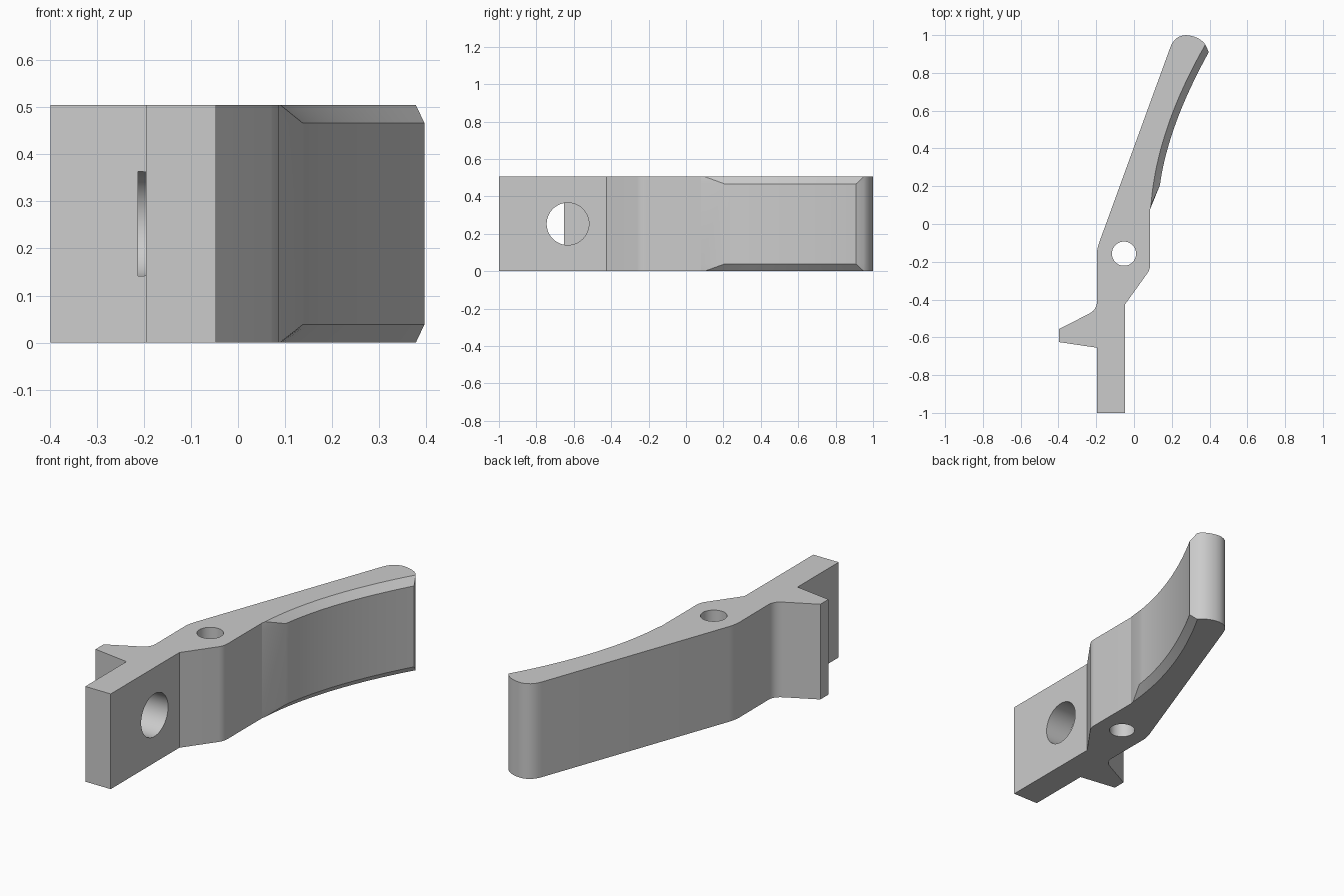
import bpy, bmesh, math
from mathutils import Vector

cube = bpy.data.objects.get("Cube")
if cube:
    bpy.data.objects.remove(cube)

HEIGHT, BEVEL = 0.505, 0.038

grey = bpy.data.materials.new("plain grey")
grey.use_nodes = True
grey.diffuse_color = (0.6, 0.6, 0.6, 1)
grey.node_tree.nodes["Principled BSDF"].inputs["Base Color"].default_value = (0.6, 0.6, 0.6, 1)


def bend(a, b, c, steps=6):
    """Quadratic curve from a to c, pulled towards b."""
    a, b, c = Vector(a), Vector(b), Vector(c)
    ts = [i / steps for i in range(steps + 1)]
    return [a * (1 - t) ** 2 + b * 2 * t * (1 - t) + c * t * t for t in ts]


def outline(grip):
    """Plan outline of the lever, counter-clockwise, with the given grip curve."""
    pts = [(-0.196, -1), (-0.047, -1), (-0.047, -0.425)]
    pts += bend((0.07, -0.262), (0.086, -0.24), (0.086, -0.21))
    pts += [(0.086, 0.08)] + grip
    # rounded tip
    pts += bend((0.378, 0.95), (0.345, 0.995), (0.275, 1.0))
    pts += bend((0.275, 1.0), (0.215, 0.998), (0.192, 0.935))[1:]
    # back corner, fillet and side fin
    pts += bend((-0.185, -0.10), (-0.197, -0.135), (-0.197, -0.17))
    pts += bend((-0.196, -0.41), (-0.196, -0.455), (-0.24, -0.476))
    pts += [(-0.398, -0.557), (-0.398, -0.625), (-0.196, -0.655)]
    return pts


# The grip is full width in the middle and bevelled at top and bottom
full = outline(bend((0.137, 0.205), (0.18, 0.52), (0.396, 0.91), 20))
trimmed = outline(bend((0.09, 0.10), (0.12, 0.5), (0.378, 0.95), 20))
layers = [(trimmed, 0), (full, BEVEL), (full, HEIGHT - BEVEL), (trimmed, HEIGHT)]

bm = bmesh.new()
rings = [[bm.verts.new((p[0], p[1], z)) for p in pts] for pts, z in layers]
for low, high in zip(rings, rings[1:]):
    for i in range(len(low)):
        j = (i + 1) % len(low)
        bm.faces.new((low[i], low[j], high[j], high[i]))
bm.faces.new(rings[0][::-1])
bm.faces.new(rings[-1])
bmesh.ops.remove_doubles(bm, verts=bm.verts, dist=0.0005)
bmesh.ops.recalc_face_normals(bm, faces=bm.faces)
mesh = bpy.data.meshes.new("lever")
bm.to_mesh(mesh)
bm.free()
mesh.materials.append(grey)
lever = bpy.data.objects.new("lever", mesh)
bpy.context.collection.objects.link(lever)


def drill(name, centre, radius, depth, turn=0):
    """Cut a round hole into the lever."""
    bpy.ops.mesh.primitive_cylinder_add(vertices=48, radius=radius, depth=depth,
                                        location=centre, rotation=(0, turn, 0))
    cutter = bpy.context.object
    cutter.name = name
    cutter.hide_render = True
    cutter.data.materials.append(grey)
    cut = lever.modifiers.new(name, 'BOOLEAN')
    cut.operation = 'DIFFERENCE'
    cut.solver = 'EXACT'
    cut.object = cutter
    bpy.context.view_layer.objects.active = lever
    bpy.ops.object.modifier_apply(modifier=name)
    bpy.data.objects.remove(cutter)


# Upright pivot hole, and cross hole ending just inside the fin
drill("pivot_hole", (-0.053, -0.157, HEIGHT / 2), 0.064, 1)
drill("cross_hole", (0.0925, -0.632, HEIGHT / 2), 0.113, 0.611, math.pi / 2)

bpy.ops.object.select_all(action='DESELECT')
lever.select_set(True)
bpy.context.view_layer.objects.active = lever
bpy.ops.object.shade_smooth_by_angle(angle=math.radians(20))
